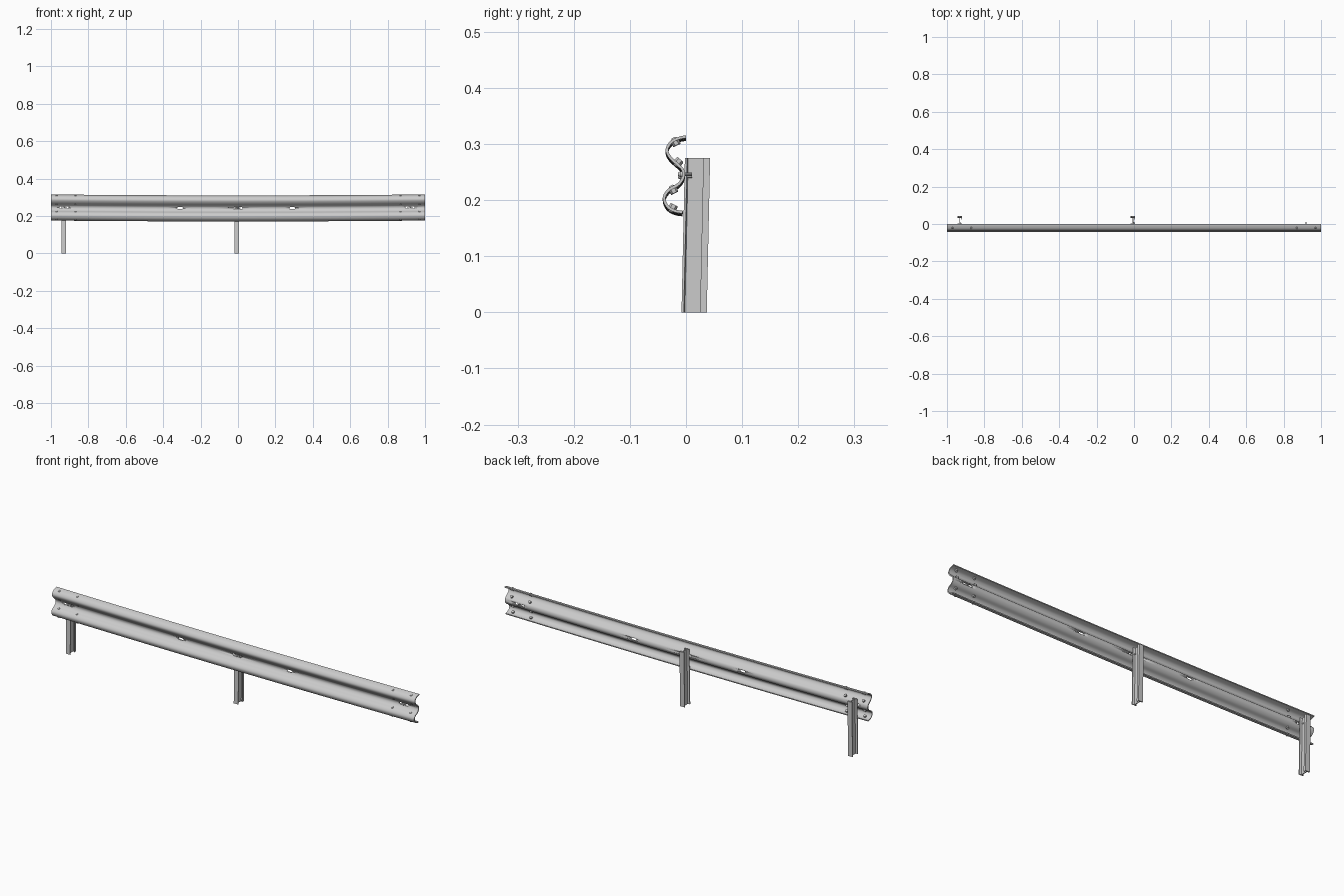
import bpy, bmesh, math
from mathutils import Vector, Matrix

if "Cube" in bpy.data.objects:
    bpy.data.objects.remove(bpy.data.objects["Cube"])

# W-shaped rail centreline as (y, z), top lip to bottom lip
CTRL = [(0.000, 0.308), (-0.011, 0.306), (-0.026, 0.299), (-0.034, 0.285),
        (-0.028, 0.271), (-0.014, 0.258), (-0.006, 0.249), (-0.005, 0.236),
        (-0.014, 0.223), (-0.031, 0.213), (-0.039, 0.199), (-0.033, 0.184),
        (-0.020, 0.176), (-0.006, 0.1735)]
STEPS = 5
THICK = 0.005


def sag(x):
    return 0.005 * x * x


def smooth_path(ctrl):
    """Catmull-Rom curve through the control points."""
    p = [Vector(c) for c in ctrl]
    p = [2 * p[0] - p[1]] + p + [2 * p[-1] - p[-2]]
    out = []
    for i in range(1, len(p) - 2):
        a, b, c, d = p[i - 1:i + 3]
        for k in range(STEPS):
            t = k / STEPS
            out.append(0.5 * (2 * b + (c - a) * t + (2 * a - 5 * b + 4 * c - d) * t * t
                              + (3 * b - a - 3 * c + d) * t ** 3))
    return out + [p[-2]]


path = smooth_path(CTRL)


def normal(i):
    """Unit normal towards the road (front) side."""
    t = (path[min(i + 1, len(path) - 1)] - path[max(i - 1, 0)]).normalized()
    return Vector((t.y, -t.x))


def finish(name, bm, angle=35):
    bmesh.ops.recalc_face_normals(bm, faces=bm.faces[:])
    mesh = bpy.data.meshes.new(name)
    bm.to_mesh(mesh)
    bm.free()
    ob = bpy.data.objects.new(name, mesh)
    bpy.context.collection.objects.link(ob)
    bpy.ops.object.select_all(action='DESELECT')
    ob.select_set(True)
    bpy.context.view_layer.objects.active = ob
    bpy.ops.object.shade_smooth_by_angle(angle=math.radians(angle))
    return ob


def loft(name, rings, angle=35):
    """Closed solid through matching rings of points."""
    bm = bmesh.new()
    vs = [[bm.verts.new(p) for p in ring] for ring in rings]
    n = len(vs[0])
    for a, b in zip(vs, vs[1:]):
        for i in range(n):
            bm.faces.new((a[i], a[(i + 1) % n], b[(i + 1) % n], b[i]))
    bm.faces.new(vs[0])
    bm.faces.new(vs[-1])
    return finish(name, bm, angle)


def slot_plate(name, x, z, y0, y1, length, height):
    """Round-ended plate lying in the xz plane."""
    r = height / 2
    ring = []
    for side, start in ((1, -90), (-1, 90)):
        for k in range(9):
            a = math.radians(start + k * 22.5)
            ring.append((x + side * (length / 2 - r) + r * math.cos(a), z + r * math.sin(a)))
    return loft(name, [[(px, y, pz) for px, pz in ring] for y in (y0, y1)])


def bolt(name, loc, direction, sides, r1, r2, depth):
    bm = bmesh.new()
    rot = Vector((0, 0, 1)).rotation_difference(direction).to_matrix().to_4x4()
    bmesh.ops.create_cone(bm, cap_ends=True, segments=sides, radius1=r1, radius2=r2,
                          depth=depth, matrix=Matrix.Translation(loc) @ rot)
    return finish(name, bm)


# Rail: thickened W section swept along x with a slight sag
front = [p + normal(i) * THICK / 2 for i, p in enumerate(path)]
back = [p - normal(i) * THICK / 2 for i, p in enumerate(path)]
section = front + back[::-1]
xs = [-1 + i / 8 for i in range(17)]
rail = loft("w_beam_rail", [[(x, p.x, p.y + sag(x)) for p in section] for x in xs])

# Slots through the central valley
ZV = 0.242
for x, length in ((-0.93, 0.05), (-0.31, 0.03), (0, 0.05), (0.29, 0.03), (0.92, 0.05)):
    cutter = slot_plate("slot_cutter", x, ZV + sag(x), -0.06, 0.03, length, 0.011)
    cutter.hide_render = True
    mod = rail.modifiers.new("slot", 'BOOLEAN')
    mod.object, mod.operation, mod.solver = cutter, 'DIFFERENCE', 'EXACT'
    bpy.context.view_layer.objects.active = rail
    bpy.ops.object.modifier_apply(modifier=mod.name)
    bpy.data.objects.remove(cutter)

# Posts: flanged section with a back lip, leaning slightly
POST = [(-0.012, 0), (0.012, 0), (0.012, 0.004), (0.002, 0.006), (0.002, 0.039),
        (0.009, 0.041), (0.009, 0.033), (0.012, 0.033), (0.012, 0.045),
        (-0.012, 0.045), (-0.012, 0.041), (-0.002, 0.039), (-0.002, 0.006), (-0.012, 0.004)]
for x in (-0.932, -0.006):
    loft("post", [[(x + px, py + dy, z) for px, py in POST]
                  for z, dy in ((0, -0.008), (0.275, -0.002))], 20)

# Valley bolts: washer, domed head and nut
for x in (-0.93, 0, 0.92):
    z = ZV + sag(x)
    slot_plate("bolt_washer", x, z, -0.011, -0.007, 0.026, 0.010)
    bolt("rail_bolt_head", (x, -0.012, z), Vector((0, -1, 0)), 12, 0.005, 0.003, 0.004)
    bolt("rail_bolt_shaft", (x, 0, z), Vector((0, 1, 0)), 10, 0.0028, 0.0028, 0.022)

# Splice bolts: two columns of four at each end
for x in (-0.97, -0.87, 0.87, 0.97):
    for i in (8, 24, 43, 58):
        n = Vector((0, *normal(i)))
        c = Vector((x, path[i].x, path[i].y + sag(x)))
        bolt("splice_bolt_head", c + n * 0.0032, n, 12, 0.006, 0.0035, 0.003)
        bolt("splice_nut", c - n * 0.006, -n, 6, 0.0075, 0.007, 0.008)
